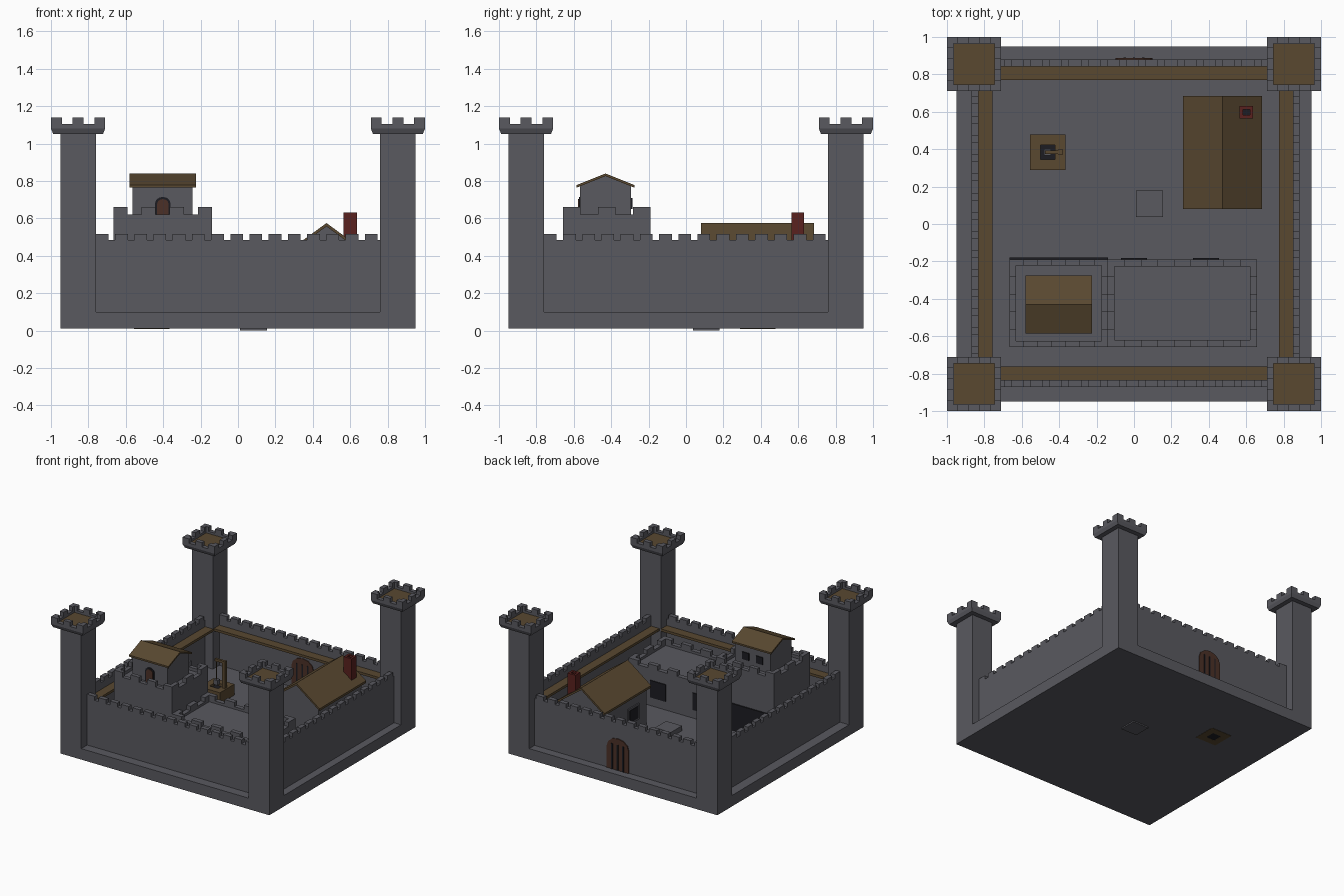
import bpy, bmesh, math

if "Cube" in bpy.data.objects:
    bpy.data.objects.remove(bpy.data.objects["Cube"])

def material(name, rgb):
    m = bpy.data.materials.new(name)
    m.diffuse_color = (*rgb, 1)
    m.use_nodes = True
    m.node_tree.nodes["Principled BSDF"].inputs["Base Color"].default_value = m.diffuse_color
    return m

STONE = material("stone", (0.10, 0.10, 0.115))
WOOD = material("wood", (0.10, 0.065, 0.03))
DOOR = material("door_wood", (0.07, 0.03, 0.02))
BRICK = material("brick", (0.10, 0.015, 0.013))
DARK = material("dark", (0.012, 0.012, 0.016))

def finish(name, bm, mat):
    bmesh.ops.recalc_face_normals(bm, faces=bm.faces)
    me = bpy.data.meshes.new(name)
    bm.to_mesh(me)
    bm.free()
    me.materials.append(mat)
    ob = bpy.data.objects.new(name, me)
    bpy.context.collection.objects.link(ob)
    return ob

def add_box(bm, x0, x1, y0, y1, z0, z1):
    vs = bmesh.ops.create_cube(bm, size=1)["verts"]
    for v in vs:
        v.co = ((x0 + x1) / 2 + v.co.x * (x1 - x0),
                (y0 + y1) / 2 + v.co.y * (y1 - y0),
                (z0 + z1) / 2 + v.co.z * (z1 - z0))
    return vs

def boxes(name, mat, *dims):
    bm = bmesh.new()
    for d in dims:
        add_box(bm, *d)
    return finish(name, bm, mat)

def extrude(name, mat, pts, a, b, axis):
    """Profile of (u, z) points swept from a to b along axis."""
    bm = bmesh.new()
    rings = []
    for t in (a, b):
        rings.append([bm.verts.new((t, u, z) if axis == "x" else (u, t, z)) for u, z in pts])
    bm.faces.new(rings[0])
    bm.faces.new(rings[1])
    n = len(pts)
    for i in range(n):
        j = (i + 1) % n
        bm.faces.new((rings[0][i], rings[0][j], rings[1][j], rings[1][i]))
    return finish(name, bm, mat)

def add_ring(bm, x0, x1, y0, y1, z0, z1, t):
    add_box(bm, x0, x1, y0, y0 + t, z0, z1)
    add_box(bm, x0, x1, y1 - t, y1, z0, z1)
    add_box(bm, x0, x0 + t, y0 + t, y1 - t, z0, z1)
    add_box(bm, x1 - t, x1, y0 + t, y1 - t, z0, z1)

def parapet(name, x0, x1, y0, y1, z0, z1, z2, t, nx, ny):
    """Low wall ring z0..z1 with merlons up to z2; nx, ny odd counts of slots."""
    bm = bmesh.new()
    add_ring(bm, x0, x1, y0, y1, z0, z1, t)
    for i in range(0, nx, 2):
        a, b = x0 + (x1 - x0) * i / nx, x0 + (x1 - x0) * (i + 1) / nx
        for y in (y0, y1 - t):
            add_box(bm, a, b, y, y + t, z1, z2)
    for i in range(0, ny, 2):
        a, b = y0 + (y1 - y0) * i / ny, y0 + (y1 - y0) * (i + 1) / ny
        a, b = max(a, y0 + t), min(b, y1 - t)
        for x in (x0, x1 - t):
            add_box(bm, x, x + t, a, b, z1, z2)
    return finish(name, bm, STONE)

def arch(cx, w, z0, z1, n=6):
    r = w / 2
    rise = r * 0.8
    top = [(cx + r * math.cos(math.pi * i / n), z1 - rise + rise * math.sin(math.pi * i / n))
           for i in range(n + 1)]
    return [(cx - r, z0), (cx + r, z0)] + top

def house(name, c, hw, a, b, z0, ridge, slope, over, t, axis):
    """Gabled walls and a roof slab overhanging them."""
    e = ridge - t - hw * slope
    extrude(name + "_walls", STONE, [(c - hw, z0), (c + hw, z0), (c + hw, e),
            (c, ridge - t), (c - hw, e)], a, b, axis)
    hr = hw + over
    r = ridge - hr * slope
    extrude(name + "_roof", WOOD, [(c - hr, r - t), (c, ridge - t), (c + hr, r - t),
            (c + hr, r), (c, ridge), (c - hr, r)], a - over, b + over, axis)

# Plinth and courtyard floor
boxes("plinth", STONE, (-0.95, 0.95, -0.95, 0.95, 0.01, 0.1))

# Curtain walls with merlons, and wooden wall walks
X0, X1, Y0, Y1, T = -0.868, 0.886, -0.872, 0.88, 0.037
bm = bmesh.new()
add_ring(bm, X0, X1, Y0, Y1, 0.1, 0.485, T)
for i in range(15):
    a = -0.76 + i * 0.1027
    b = a + 0.068
    for y in (Y0, Y1 - T):
        add_box(bm, a, b, y, y + T, 0.485, 0.517)
    for x in (X0, X1 - T):
        add_box(bm, x, x + T, a, b, 0.485, 0.517)
finish("curtain_walls", bm, STONE)
bm = bmesh.new()
add_ring(bm, X0 + T, X1 - T, Y0 + T, Y1 - T, 0.41, 0.43, 0.074)
finish("wall_walk", bm, WOOD)

# Corner towers with flared crenellated heads
for sx, nx in ((-1, "left"), (1, "right")):
    for sy, ny in ((-1, "front"), (1, "back")):
        cx, cy = sx * 0.855, sy * 0.855
        bm = bmesh.new()
        add_box(bm, cx - 0.095, cx + 0.095, cy - 0.095, cy + 0.095, 0.05, 1.06)
        for v in add_box(bm, cx - 0.145, cx + 0.145, cy - 0.145, cy + 0.145, 1.052, 1.08):
            if v.co.z < 1.06:
                v.co.x = cx + (v.co.x - cx) * 0.92
                v.co.y = cy + (v.co.y - cy) * 0.92
        finish(f"tower_{ny}_{nx}", bm, STONE)
        parapet(f"tower_parapet_{ny}_{nx}", cx - 0.145, cx + 0.145, cy - 0.145, cy + 0.145,
                1.08, 1.105, 1.14, 0.035, 5, 5)
        boxes(f"tower_floor_{ny}_{nx}", WOOD,
              (cx - 0.108, cx + 0.108, cy - 0.108, cy + 0.108, 1.08, 1.088))

# Gate in the back wall, visible on both faces
extrude("gate", DOOR, arch(0, 0.2, 0.1, 0.36), 0.836, 0.888, "y")
boxes("gate_planks", DARK, *[(x - 0.006, x + 0.006, 0.833, 0.891, 0.1, 0.31)
                             for x in (-0.05, 0, 0.05)])

# Keep with crenellated roof
boxes("keep", STONE, (-0.665, -0.14, -0.658, -0.19, 0.1, 0.595))
parapet("keep_parapet", -0.665, -0.14, -0.658, -0.19, 0.595, 0.62, 0.66, 0.033, 7, 5)
boxes("keep_dark_panel", DARK, (-0.665, -0.14, -0.192, -0.18, 0.1, 0.32))

# Upper house on the keep
house("keep_house", -0.43, 0.137, -0.563, -0.242, 0.595, 0.84, 0.4, 0.018, 0.014, "x")
extrude("keep_house_door_frame", DARK, arch(-0.402, 0.082, 0.595, 0.715), -0.573, -0.56, "y")
extrude("keep_house_door", DOOR, arch(-0.402, 0.06, 0.595, 0.703), -0.577, -0.56, "y")
boxes("keep_house_windows", DARK, *[(x - 0.03, x + 0.03, -0.3, -0.286, 0.65, 0.71)
                                    for x in (-0.34, -0.465)])

# Low hall beside the keep
boxes("hall", STONE, (-0.14, 0.657, -0.658, -0.19, 0.1, 0.385))
parapet("hall_parapet", -0.14, 0.657, -0.658, -0.19, 0.385, 0.405, 0.44, 0.037, 9, 5)
boxes("hall_windows", DARK, (-0.07, 0.07, -0.2, -0.183, 0.17, 0.31),
      (0.315, 0.455, -0.2, -0.183, 0.17, 0.31))

# Cottage with chimney
house("cottage", 0.473, 0.187, 0.105, 0.66, 0.1, 0.575, 0.73, 0.025, 0.018, "y")
boxes("cottage_window_frame", STONE, (0.277, 0.29, 0.21, 0.35, 0.19, 0.32))
boxes("cottage_window", DARK, (0.273, 0.29, 0.225, 0.335, 0.205, 0.305))
bm = bmesh.new()
add_ring(bm, 0.565, 0.637, 0.565, 0.63, 0.4, 0.632, 0.018)
finish("chimney", bm, BRICK)
boxes("chimney_flue", DARK, (0.58, 0.622, 0.58, 0.615, 0.4, 0.6))

# Well with post, arm and bucket
bm = bmesh.new()
add_ring(bm, -0.555, -0.367, 0.29, 0.478, 0.008, 0.19, 0.055)
add_box(bm, -0.405, -0.38, 0.372, 0.397, 0.15, 0.41)
add_box(bm, -0.475, -0.38, 0.375, 0.394, 0.39, 0.41)
finish("well", bm, WOOD)
boxes("well_shaft", DARK, (-0.5, -0.422, 0.345, 0.423, 0.009, 0.17))
boxes("well_rope", WOOD, (-0.466, -0.46, 0.381, 0.387, 0.24, 0.395))
boxes("well_bucket", STONE, (-0.48, -0.445, 0.367, 0.402, 0.2, 0.24))

# Stone block in the courtyard
boxes("courtyard_block", STONE, (0.01, 0.155, 0.037, 0.18, 0.0, 0.14))
